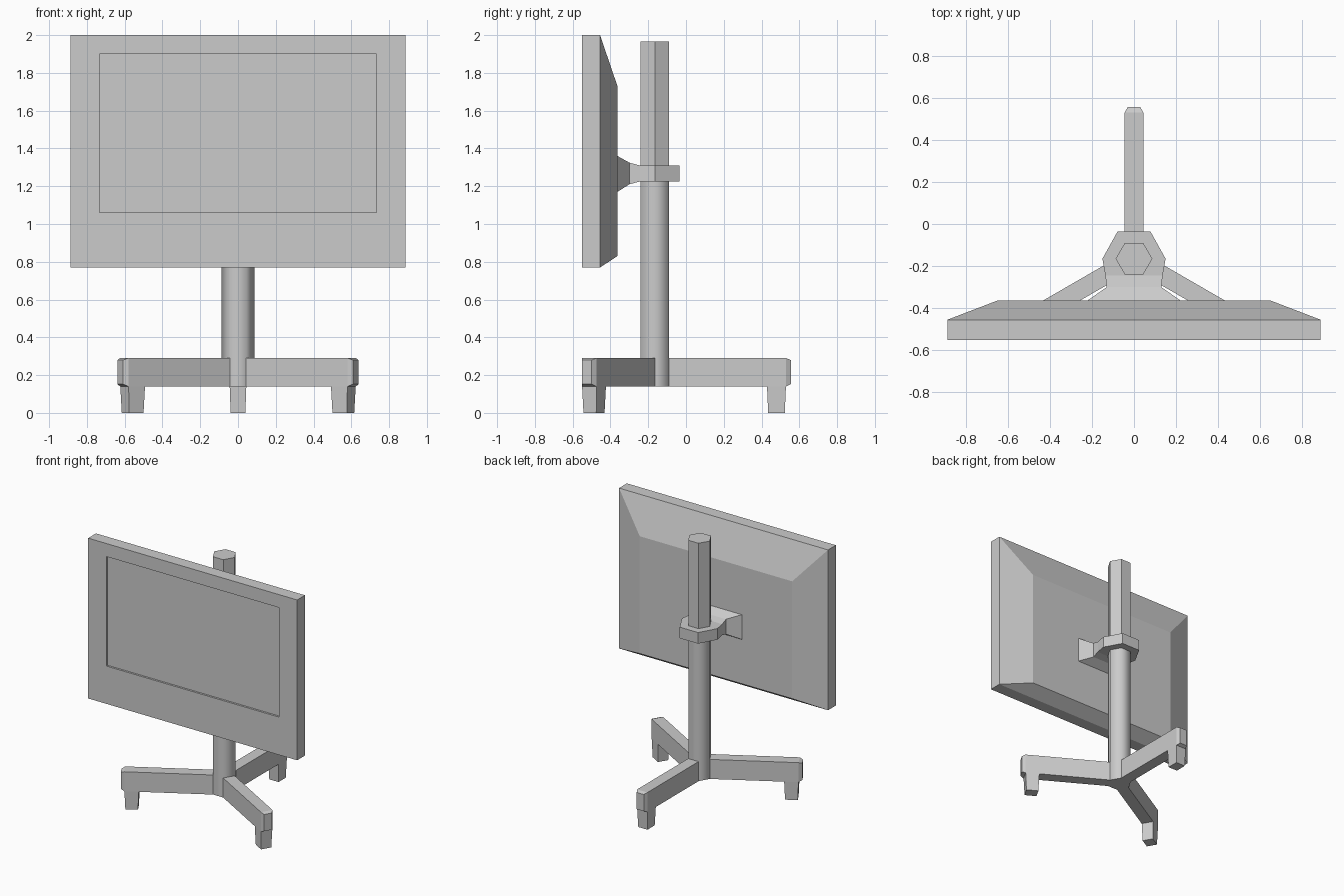
import bpy, bmesh, math
from mathutils import Matrix, Vector

cube = bpy.data.objects.get("Cube")
if cube:
    bpy.data.objects.remove(cube)

grey = bpy.data.materials.new("plain grey")
grey.use_nodes = True
grey.diffuse_color = (0.6, 0.6, 0.6, 1)
grey.node_tree.nodes["Principled BSDF"].inputs["Base Color"].default_value = grey.diffuse_color


def loft(name, rings, matrix=Matrix()):
    """Skin a list of equal-length rings and cap both ends."""
    bm = bmesh.new()
    loops = [[bm.verts.new(matrix @ Vector(p)) for p in ring] for ring in rings]
    for a, b in zip(loops, loops[1:]):
        for i in range(len(a)):
            j = (i + 1) % len(a)
            bm.faces.new((a[i], a[j], b[j], b[i]))
    bm.faces.new(loops[0][::-1])
    bm.faces.new(loops[-1])
    bmesh.ops.recalc_face_normals(bm, faces=bm.faces)
    mesh = bpy.data.meshes.new(name)
    bm.to_mesh(mesh)
    bm.free()
    mesh.materials.append(grey)
    obj = bpy.data.objects.new(name, mesh)
    bpy.context.collection.objects.link(obj)
    return obj


def upright(y, half_x, low, high):
    """Rectangle facing along y."""
    return [(-half_x, y, low), (half_x, y, low), (half_x, y, high), (-half_x, y, high)]


def level(z, near, far, half_x):
    """Rectangle lying flat."""
    return [(-half_x, near, z), (half_x, near, z), (half_x, far, z), (-half_x, far, z)]


POLE_Y = -0.165
RADIUS = 0.087


def hexagon(z):
    return [(RADIUS * math.cos(math.radians(a)), POLE_Y + RADIUS * math.sin(math.radians(a)), z)
            for a in range(0, 360, 60)]


# Screen housing: recessed panel, front frame, side rim and sloping back
loft("screen_housing", [
    upright(-0.535, 0.733, 1.06, 1.90),
    upright(-0.55, 0.733, 1.06, 1.90),
    upright(-0.55, 0.887, 0.77, 2.0),
    upright(-0.455, 0.887, 0.77, 2.0),
    upright(-0.363, 0.647, 0.83, 1.73),
])

# Bracket: collar around the pole that flares out to the housing
loft("mount_bracket", [
    upright(-0.035, 0.078, 1.225, 1.31),
    upright(POLE_Y, 0.15, 1.225, 1.31),
    upright(-0.245, 0.136, 1.225, 1.31),
    upright(-0.3, 0.13, 1.21, 1.325),
    upright(-0.363, 0.22, 1.17, 1.36),
])

# Pole: smooth lower tube, faceted upper tube
lower = loft("lower_pole", [hexagon(0.14), hexagon(1.25)])
loft("upper_pole", [hexagon(1.25), hexagon(1.965)])
bpy.context.view_layer.objects.active = lower
lower.select_set(True)
bpy.ops.object.shade_smooth_by_angle(angle=math.radians(65))

# Three legs with bevelled tips and tapered feet
for side, turn in (("back", 0), ("left", -120), ("right", 120)):
    place = Matrix.Translation((0, POLE_Y, 0)) @ Matrix.Rotation(math.radians(turn), 4, "Z")
    loft(side + "_leg", [
        upright(0.075, 0.044, 0.14, 0.29),
        upright(0.695, 0.044, 0.14, 0.29),
        upright(0.72, 0.03, 0.152, 0.28),
    ], place)
    loft(side + "_foot", [
        level(0.14, 0.594, 0.694, 0.044),
        level(0.0, 0.6, 0.688, 0.039),
    ], place)
